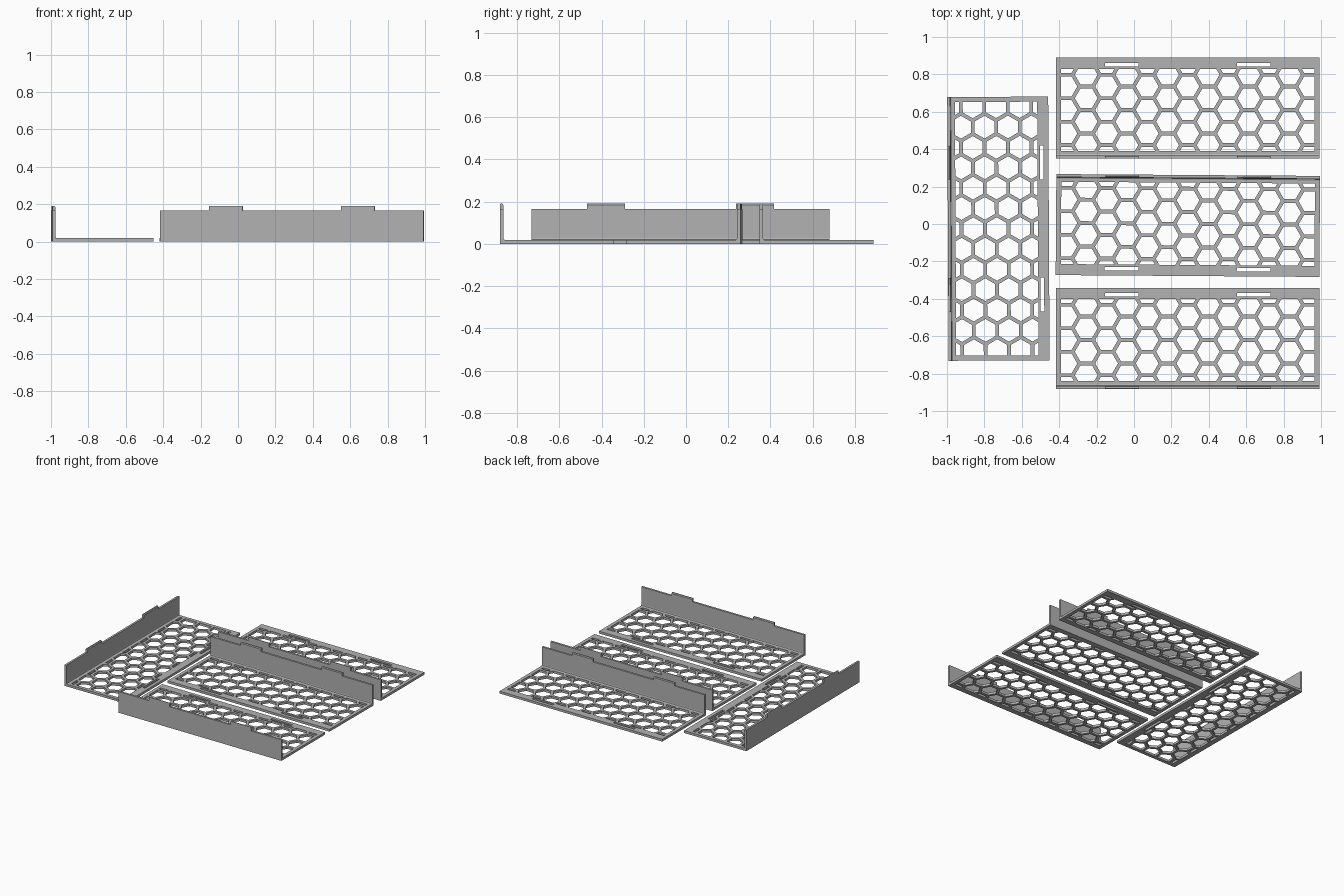
import bpy
import bmesh
from math import radians, sqrt, cos, sin, pi
from mathutils import Matrix, Vector

cube = bpy.data.objects.get("Cube")
if cube:
    bpy.data.objects.remove(cube, do_unlink=True)

grey = bpy.data.materials.new("plain_grey")
grey.use_nodes = True
COLOUR = (0.45, 0.45, 0.45, 1)
grey.diffuse_color = COLOUR
grey.node_tree.nodes["Principled BSDF"].inputs["Base Color"].default_value = COLOUR

HALF_L, HALF_W = 0.705, 0.27       # panel half length and half width
PLATE, WALL = 0.018, 0.016         # plate and wall thickness
WALL_TOP, TAB_TOP = 0.165, 0.19
TAB_X, TAB_HALF = 0.353, 0.09      # tab and slot placement
WINDOW = Vector((0.678, 0.22))     # half size of the lattice window
WINDOW_Y = -0.009
PITCH, RIB = 0.1255, 0.02          # hexagon spacing and rib width


def add_box(bm, lo, hi):
    """Axis-aligned box between two corners."""
    lo, hi = Vector(lo), Vector(hi)
    mat = Matrix.Translation((lo + hi) / 2) @ Matrix.Diagonal((*(hi - lo), 1))
    bmesh.ops.create_cube(bm, size=1, matrix=mat)


def extrude_profile(bm, points, x0, x1):
    """Extrude a (y, z) outline along x."""
    face = bm.faces.new([bm.verts.new((x0, y, z)) for y, z in points])
    out = bmesh.ops.extrude_face_region(bm, geom=[face])["geom"]
    verts = [g for g in out if isinstance(g, bmesh.types.BMVert)]
    bmesh.ops.translate(bm, verts=verts, vec=(x1 - x0, 0, 0))


def to_object(bm, name):
    bmesh.ops.recalc_face_normals(bm, faces=bm.faces)
    mesh = bpy.data.meshes.new(name)
    bm.to_mesh(mesh)
    bm.free()
    mesh.materials.append(grey)
    obj = bpy.data.objects.new(name, mesh)
    bpy.context.collection.objects.link(obj)
    return obj


def make_cutter():
    """Hexagon holes trimmed to the window, plus the two tab slots."""
    bm = bmesh.new()
    radius = (PITCH - RIB) / sqrt(3)
    for col in range(-6, 7):
        for row in range(-3, 4):
            cx = col * PITCH * sqrt(3) / 2
            cy = WINDOW_Y + (row + (col % 2) / 2) * PITCH
            bm.faces.new([bm.verts.new((cx + radius * cos(k * pi / 3),
                                        cy + radius * sin(k * pi / 3), -0.05))
                          for k in range(6)])
    # trim to the window
    for axis in (0, 1):
        for side in (-1, 1):
            normal = Vector((0, 0, 0))
            normal[axis] = side
            point = Vector((0, WINDOW_Y, 0)) + normal * WINDOW[axis]
            bmesh.ops.bisect_plane(bm, geom=bm.verts[:] + bm.edges[:] + bm.faces[:],
                                   plane_co=point, plane_no=normal, clear_outer=True)
    out = bmesh.ops.extrude_face_region(bm, geom=bm.faces[:])["geom"]
    bmesh.ops.translate(bm, verts=[g for g in out if isinstance(g, bmesh.types.BMVert)],
                        vec=(0, 0, 0.1))
    for side in (-1, 1):
        add_box(bm, (side * TAB_X - TAB_HALF, 0.224, -0.05),
                (side * TAB_X + TAB_HALF, 0.243, 0.05))
    return to_object(bm, "hole_cutter")


def make_plate():
    """Flat panel with lattice holes and slots."""
    bm = bmesh.new()
    add_box(bm, (-HALF_L, -HALF_W, 0), (HALF_L, HALF_W, PLATE))
    plate = to_object(bm, "plate")
    cutter = make_cutter()
    cutter.hide_render = True
    mod = plate.modifiers.new("holes", "BOOLEAN")
    mod.operation = "DIFFERENCE"
    mod.solver = "EXACT"
    mod.object = cutter
    graph = bpy.context.evaluated_depsgraph_get()
    mesh = bpy.data.meshes.new_from_object(plate.evaluated_get(graph))
    for obj in (plate, cutter):
        bpy.data.objects.remove(obj, do_unlink=True)
    mesh.name = "lattice_plate"
    return mesh


def make_wall():
    """Upright wall with a small inner fillet and two top tabs."""
    bm = bmesh.new()
    y0, y1 = -HALF_W, -HALF_W + WALL
    extrude_profile(bm, [(y0, PLATE), (y1 + 0.008, PLATE), (y1 + 0.002, PLATE + 0.003),
                         (y1, PLATE + 0.009), (y1, WALL_TOP), (y0, WALL_TOP)],
                    -HALF_L, HALF_L)
    for side in (-1, 1):
        extrude_profile(bm, [(y0, WALL_TOP), (y1, WALL_TOP), (y1, TAB_TOP - 0.006),
                             (y1 - 0.005, TAB_TOP), (y0 + 0.002, TAB_TOP),
                             (y0, TAB_TOP - 0.004)],
                        side * TAB_X - TAB_HALF, side * TAB_X + TAB_HALF)
    wall = to_object(bm, "wall")
    mesh = wall.data
    bpy.data.objects.remove(wall, do_unlink=True)
    return mesh


# four identical panels laid out flat
plate_mesh, wall_mesh = make_plate(), make_wall()
LAYOUT = {
    "front": (0.288, -0.611, 0),
    "middle": (0.288, -0.008, 179.6),
    "back": (0.288, 0.619, 0),
    "side": (-0.725, -0.025, -89.7),
}
for place, (x, y, angle) in LAYOUT.items():
    for part, mesh in (("plate", plate_mesh), ("wall", wall_mesh)):
        obj = bpy.data.objects.new(f"{place}_{part}", mesh)
        obj.location = (x, y, 0)
        obj.rotation_euler.z = radians(angle)
        bpy.context.collection.objects.link(obj)
